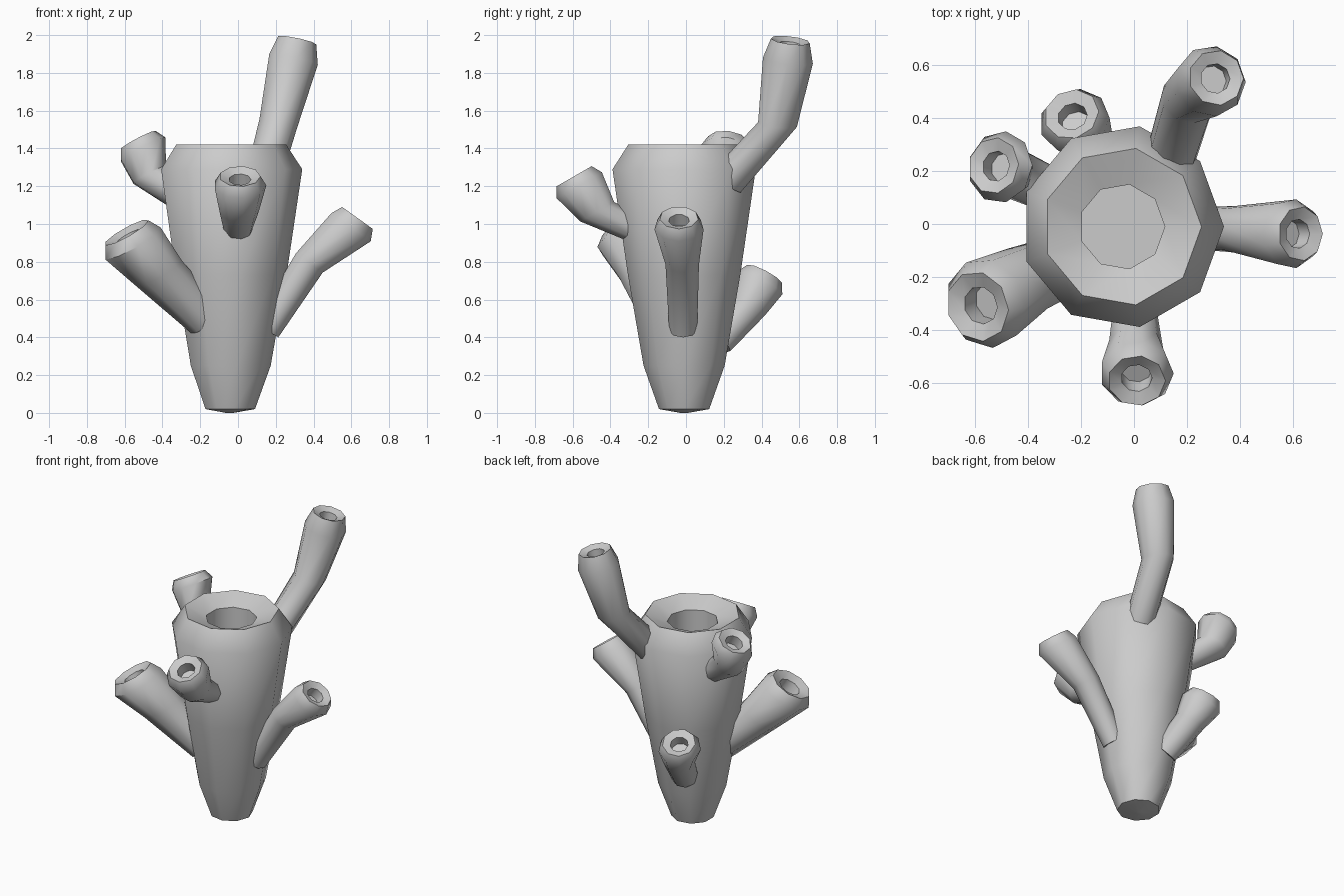
import bpy, bmesh, math
from mathutils import Vector

if "Cube" in bpy.data.objects:
    bpy.data.objects.remove(bpy.data.objects["Cube"])

SIDES = 9


def tube(name, rings):
    """Skin a closed tube through rings given as (centre, normal, radius)."""
    bm = bmesh.new()
    loops = []
    for c, n, r in rings:
        c, n = Vector(c), Vector(n).normalized()
        # one shared reference direction keeps the rings untwisted
        u = (Vector((1, 0, 0)) - n * n.x).normalized()
        v = n.cross(u)
        loops.append([bm.verts.new(c + r * (u * math.cos(a) + v * math.sin(a)))
                      for a in (i * math.tau / SIDES for i in range(SIDES))])
    for lo, hi in zip(loops, loops[1:]):
        for i in range(SIDES):
            j = (i + 1) % SIDES
            bm.faces.new((lo[i], lo[j], hi[j], hi[i]))
    bm.faces.new(loops[0][::-1])
    bm.faces.new(loops[-1])
    bmesh.ops.recalc_face_normals(bm, faces=bm.faces)
    me = bpy.data.meshes.new(name)
    bm.to_mesh(me)
    bm.free()
    ob = bpy.data.objects.new(name, me)
    bpy.context.collection.objects.link(ob)
    bpy.ops.object.select_all(action='DESELECT')
    ob.select_set(True)
    bpy.context.view_layer.objects.active = ob
    bpy.ops.object.shade_smooth_by_angle(angle=math.radians(48))
    return ob


def mouth(c, n, r, lip):
    """Flared lip, dished rim and blind hole at the end of a tube."""
    c, n = Vector(c), Vector(n).normalized()
    rim = lip - 0.14 * r
    return [(c, n, r), (c + n * lip, n, 0.78 * r),
            (c + n * rim, n, 0.42 * r), (c + n * (rim - 0.52 * r), n, 0.42 * r)]


def branch(name, base, bend, flare, normal, radii, lip=0.055):
    r0, r1, r2 = radii
    first = Vector(bend) - Vector(base)
    tube(name, [(base, first, r0), (bend, normal, r1)] + mouth(flare, normal, r2, lip))


# central trunk, tapering to the foot
UP = (0, 0, 1)
AX, AY = -0.045, -0.01
trunk = [((AX, AY, z), UP, r) for z, r in
         ((0.0, 0.02), (0.02, 0.135), (0.25, 0.218), (0.73, 0.302))]
tube("trunk", trunk + mouth((AX, AY, 1.29), UP, 0.385, 0.13))

# side branches: base, bend, flare centre, mouth direction, radii
branch("right_branch", (0.15, -0.015, 0.44), (0.375, -0.02, 0.795),
       (0.595, -0.037, 0.985), (0.58, 0, 0.81), (0.075, 0.09, 0.132), 0.06)
branch("left_front_branch", (-0.17, -0.12, 0.50), (-0.42, -0.22, 0.74),
       (-0.56, -0.30, 0.90), (-0.48, -0.18, 0.85), (0.11, 0.14, 0.172), 0.065)
branch("front_branch", (0.0, -0.26, 0.97), (0.005, -0.47, 1.065),
       (0.01, -0.565, 1.205), (0, -0.5, 0.87), (0.075, 0.105, 0.14))
branch("tall_back_branch", (0.13, 0.22, 1.23), (0.21, 0.485, 1.53),
       (0.29, 0.54, 1.87), (0.2, 0.12, 0.97), (0.095, 0.105, 0.135), 0.105)
branch("left_upper_branch", (-0.30, 0.12, 1.15), (-0.47, 0.20, 1.26),
       (-0.505, 0.215, 1.395), (-0.45, 0.1, 0.85), (0.085, 0.1, 0.137))
branch("back_lower_branch", (-0.11, 0.17, 0.38), (-0.18, 0.33, 0.56),
       (-0.225, 0.39, 0.685), (-0.2, 0.45, 0.85), (0.085, 0.1, 0.135))
